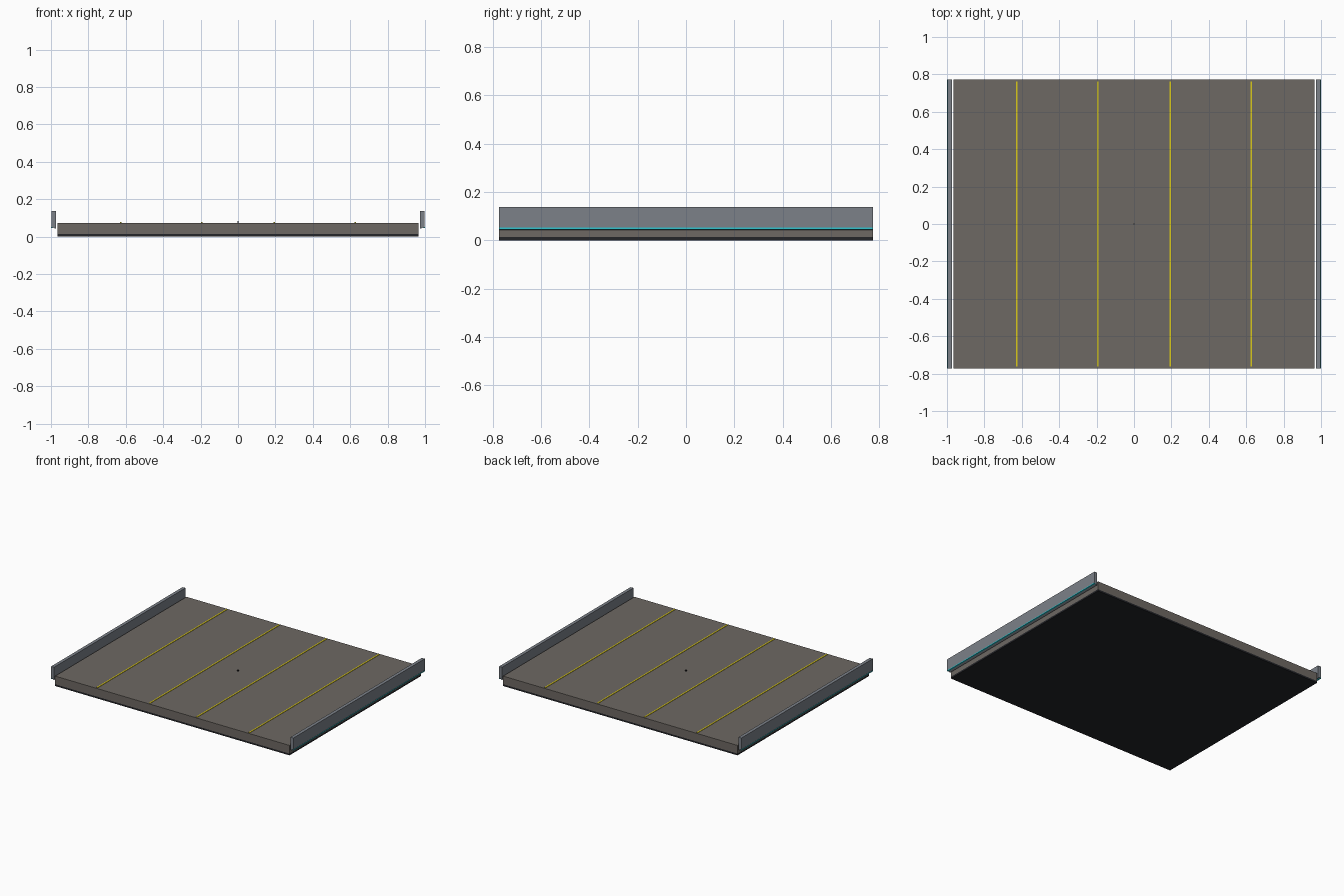
import bpy, bmesh

if "Cube" in bpy.data.objects:
    bpy.data.objects.remove(bpy.data.objects["Cube"])

def material(name, rgb):
    m = bpy.data.materials.new(name)
    m.diffuse_color = (*rgb, 1)
    m.use_nodes = True
    m.node_tree.nodes["Principled BSDF"].inputs["Base Color"].default_value = m.diffuse_color
    return m

ASPHALT = material("asphalt", (0.155, 0.14, 0.125))
DARK = material("dark_underside", (0.017, 0.018, 0.022))
YELLOW = material("yellow_paint", (0.70, 0.58, 0.01))
STEEL = material("steel", (0.20, 0.22, 0.25))
CYAN = material("cyan_glow", (0.03, 0.55, 0.62))
HALF_Y = 0.773

def extrude_profile(name, points, y0, y1, mat):
    """Extrude an (x, z) outline along y."""
    bm = bmesh.new()
    face = bm.faces.new([bm.verts.new((x, y0, z)) for x, z in points])
    ext = bmesh.ops.extrude_face_region(bm, geom=[face])
    verts = [v for v in ext["geom"] if isinstance(v, bmesh.types.BMVert)]
    bmesh.ops.translate(bm, verts=verts, vec=(0, y1 - y0, 0))
    bmesh.ops.recalc_face_normals(bm, faces=bm.faces)
    mesh = bpy.data.meshes.new(name)
    bm.to_mesh(mesh)
    bm.free()
    mesh.materials.append(mat)
    obj = bpy.data.objects.new(name, mesh)
    bpy.context.collection.objects.link(obj)
    return obj

def box(name, x0, x1, y0, y1, z0, z1, mat):
    return extrude_profile(name, [(x0, z0), (x1, z0), (x1, z1), (x0, z1)], y0, y1, mat)

# Road deck and its dark base
box("base_plate", -0.966, 0.966, -HALF_Y, HALF_Y, 0, 0.013, DARK)
box("road_deck", -0.966, 0.966, -HALF_Y, HALF_Y, 0.013, 0.074, ASPHALT)

for side, s in (("left", -1), ("right", 1)):
    # Painted lane lines
    for label, x in (("inner", 0.194), ("outer", 0.627)):
        box(f"{side}_{label}_lane_line", s * x - 0.005, s * x + 0.005,
            -0.763, 0.763, 0.073, 0.077, YELLOW)
    # Side barrier with sloped underside
    barrier = [(0.974, 0.042), (0.998, 0.052), (0.998, 0.138), (0.974, 0.138)]
    extrude_profile(f"{side}_barrier", [(s * x, z) for x, z in barrier],
                    -HALF_Y, HALF_Y, STEEL)
    # Light strip along the lower outer edge of the barrier
    box(f"{side}_light_strip", s * 0.99, s * 1.0, -HALF_Y, HALF_Y, 0.045, 0.052, CYAN)

# Small marker stud in the middle of the deck
box("centre_stud", -0.004, 0.004, -0.004, 0.004, 0.073, 0.083, DARK)
